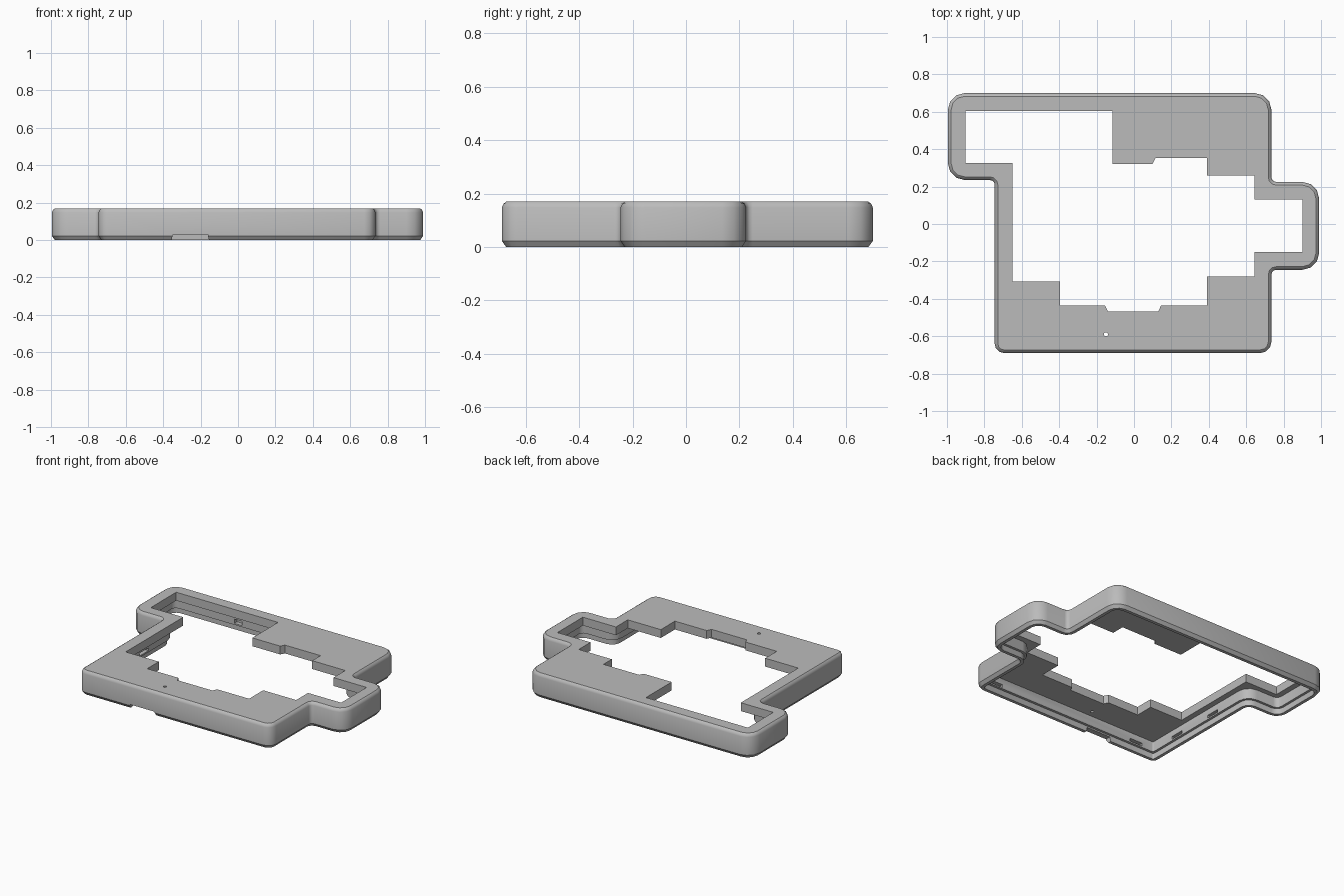
import bpy, bmesh, math
from mathutils import Vector

cube = bpy.data.objects.get("Cube")
if cube:
    bpy.data.objects.remove(cube)

grey = bpy.data.materials.new("plain grey")
grey.use_nodes = True
COLOUR = (0.5, 0.5, 0.5, 1)
grey.diffuse_color = COLOUR
grey.node_tree.nodes["Principled BSDF"].inputs["Base Color"].default_value = COLOUR


def inset(pts, d):
    """Move every edge of a counter-clockwise outline inwards by d."""
    out = []
    for i, p in enumerate(pts):
        a = (p - pts[i - 1]).normalized()
        b = (pts[(i + 1) % len(pts)] - p).normalized()
        na, nb = Vector((-a.y, a.x)), Vector((-b.y, b.x))
        out.append(p + (na + nb) * d / (1 + na.dot(nb)))
    return out


def rounded(pts, radii, d=0, steps=3):
    """Inset the outline, then round its corners, keeping the arcs concentric."""
    pts = inset(pts, d)
    out = []
    for i, p in enumerate(pts):
        a = (p - pts[i - 1]).normalized()
        b = (pts[(i + 1) % len(pts)] - p).normalized()
        turn = a.x * b.y - a.y * b.x
        r = max(0.008, radii[i] - d if turn > 0 else radii[i] + d)
        centre = p - a * r + b * r
        start = p - a * r - centre
        for k in range(steps + 1):
            t = math.copysign(math.pi / 2, turn) * k / steps
            c, s = math.cos(t), math.sin(t)
            out.append(centre + Vector((start.x * c - start.y * s,
                                        start.x * s + start.y * c)))
    return out


def loft(name, layers):
    """Closed solid through a stack of (outline, height) layers."""
    bm = bmesh.new()
    rings = [[bm.verts.new((p.x, p.y, z)) for p in pts] for pts, z in layers]
    for low, high in zip(rings, rings[1:]):
        for i in range(len(low)):
            j = (i + 1) % len(low)
            bm.faces.new((low[i], low[j], high[j], high[i]))
    bm.faces.new(rings[0])
    bm.faces.new(rings[-1])
    bmesh.ops.recalc_face_normals(bm, faces=bm.faces)
    mesh = bpy.data.meshes.new(name)
    bm.to_mesh(mesh)
    bm.free()
    mesh.materials.append(grey)
    ob = bpy.data.objects.new(name, mesh)
    bpy.context.collection.objects.link(ob)
    return ob


def box(name, x, y, z, taper=0):
    def rect(t):
        return [Vector(q) for q in ((x[0] + t, y[0]), (x[1] - t, y[0]),
                                    (x[1] - t, y[1]), (x[0] + t, y[1]))]
    return loft(name, [(rect(0), z[0]), (rect(taper), z[1])])


def cut(target, cutter):
    mod = target.modifiers.new(cutter.name, "BOOLEAN")
    mod.operation = "DIFFERENCE"
    mod.solver = "EXACT"
    mod.object = cutter
    bpy.context.view_layer.objects.active = target
    bpy.ops.object.modifier_apply(modifier=mod.name)
    bpy.data.objects.remove(cutter)


# Outer outline: corner x, corner y, corner radius
corners = [(-.745, -.69, .05), (.735, -.69, .06), (.735, -.245, .025),
           (.99, -.245, .09), (.99, .225, .09), (.735, .225, .025),
           (.735, .7, .09), (-.995, .7, .09), (-.995, .235, .09),
           (-.745, .235, .025)]
outline = [Vector(c[:2]) for c in corners]
radii = [c[2] for c in corners]
HEIGHT = 0.17

# Solid body with softened top and bottom rims
case = loft("case_frame", [(rounded(outline, radii, d), z) for d, z in
            ((.016, 0), (0, .022), (0, .148), (.006, .162), (.017, HEIGHT))])

# Hollow underside, with a wider rebate around the lower lip
cut(case, loft("cavity", [(rounded(outline, radii, .055), z) for z in (-.05, .112)]))
cut(case, loft("rebate", [(rounded(outline, radii, .038), z) for z in (-.05, .04)]))

# Stepped opening through the top plate
opening = [(-.9, .605), (-.9, .325), (-.65, .325), (-.65, -.308), (-.395, -.308),
           (-.395, -.435), (-.155, -.435), (-.14, -.467), (.13, -.467),
           (.145, -.435), (.39, -.435), (.39, -.28), (.645, -.28), (.645, -.15),
           (.9, -.15), (.9, .13), (.645, .13), (.645, .26), (.39, .26),
           (.39, .352), (.115, .352), (.1, .322), (-.115, .322), (-.115, .605)]
hole = [Vector(p) for p in opening]
cut(case, loft("opening", [(hole, .05), (hole, .3)]))

# Small round pinhole in the front plate
pin = [Vector((-.15 + .011 * math.cos(a), -.59 + .011 * math.sin(a)))
       for a in (k * math.tau / 12 for k in range(12))]
cut(case, loft("pinhole", [(pin, .08), (pin, .3)]))

# Cable notch in the lower front edge
cut(case, box("notch", (-.36, -.15), (-.8, -.6), (-.02, .03), .012))

# Shallow clip slots in the inner walls
for x in (-.55, .6):
    cut(case, box("front_slot", (x - .05, x + .05), (-.665, -.6), (.05, .07)))
for x in (-.45, .45):
    cut(case, box("back_slot", (x - .03, x + .03), (.6, .675), (.05, .08)))
for y in (-.4, -.05):
    cut(case, box("side_slot", (-.72, -.66), (y - .05, y + .05), (.05, .07)))

bpy.ops.object.select_all(action="DESELECT")
case.select_set(True)
bpy.context.view_layer.objects.active = case
bpy.ops.object.shade_smooth_by_angle(angle=math.radians(32))
